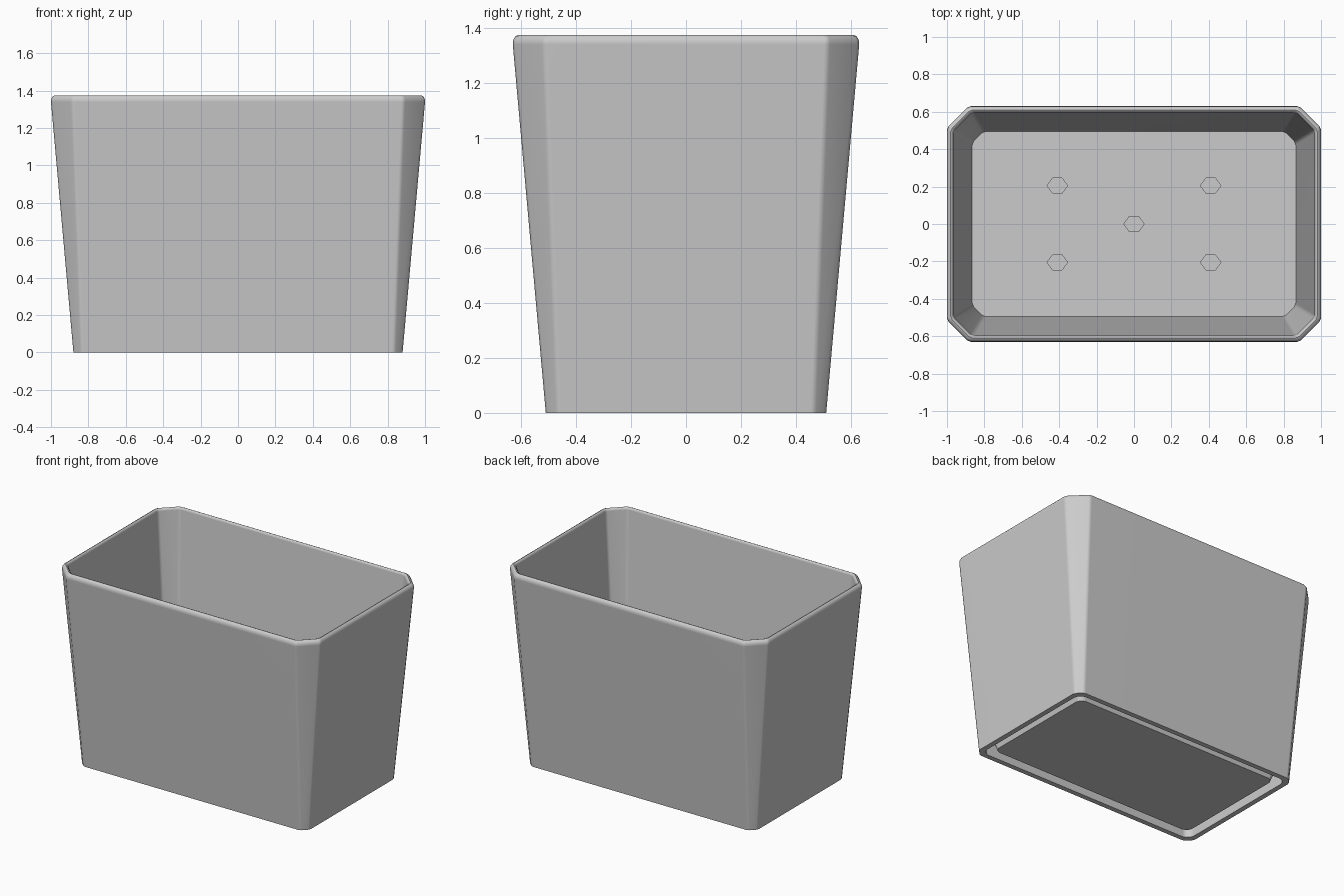
import bpy, bmesh, math

if "Cube" in bpy.data.objects:
    bpy.data.objects.remove(bpy.data.objects["Cube"])

grey = bpy.data.materials.new("pale_grey")
grey.use_nodes = True
grey.diffuse_color = (0.6, 0.6, 0.6, 1)
grey.node_tree.nodes["Principled BSDF"].inputs["Base Color"].default_value = (0.6, 0.6, 0.6, 1)


def ring(bm, hx, hy, c, z, t=0.012):
    """Chamfered rectangle whose eight corners are slightly eased."""
    corners = [(hx, hy - c), (hx - c, hy), (c - hx, hy), (-hx, hy - c),
               (-hx, c - hy), (c - hx, -hy), (hx - c, -hy), (hx, c - hy)]
    verts = []
    for i, p in enumerate(corners):
        for q in (corners[i - 1], corners[(i + 1) % 8]):
            k = t / math.dist(p, q)
            verts.append(bm.verts.new((p[0] + (q[0] - p[0]) * k,
                                       p[1] + (q[1] - p[1]) * k, z)))
    return verts


def finish(name, bm):
    bmesh.ops.recalc_face_normals(bm, faces=bm.faces)
    mesh = bpy.data.meshes.new(name)
    bm.to_mesh(mesh)
    bm.free()
    obj = bpy.data.objects.new(name, mesh)
    bpy.context.collection.objects.link(obj)
    mesh.materials.append(grey)
    return obj


# Planter shell: half width, chamfer and height, from the underside to the inner floor
DEPTH = 0.37  # half width minus half depth
profile = [
    (0.79, 0.03, 0.01), (0.825, 0.035, 0.12),   # raised base panel
    (0.855, 0.04, 0.12), (0.845, 0.035, 0.0),   # groove and foot
    (0.88, 0.045, 0.0), (1.0, 0.115, 1.34),     # outer wall
    (0.998, 0.113, 1.358), (0.99, 0.11, 1.37), (0.98, 0.105, 1.375),  # rounded rim
    (0.972, 0.1, 1.372), (0.966, 0.1, 1.36),
    (0.865, 0.06, 0.22),                        # inner wall
]
bm = bmesh.new()
rings = [ring(bm, w, w - DEPTH, c, z) for w, c, z in profile]
for a, b in zip(rings, rings[1:]):
    for i in range(len(a)):
        j = (i + 1) % len(a)
        bm.faces.new((a[i], a[j], b[j], b[i]))
bm.faces.new(rings[0])
bm.faces.new(rings[-1])
planter = finish("planter_box", bm)

# Hexagonal drain holes
bm = bmesh.new()
outline = [(0.055, 0), (0.025, 0.04), (-0.025, 0.04),
           (-0.055, 0), (-0.025, -0.04), (0.025, -0.04)]
for cx, cy in [(0, 0)] + [(sx * 0.41, sy * 0.205) for sx in (-1, 1) for sy in (-1, 1)]:
    face = bm.faces.new([bm.verts.new((cx + x, cy + y, 0.14)) for x, y in outline])
    top = bmesh.ops.extrude_face_region(bm, geom=[face])["geom"]
    bmesh.ops.translate(bm, vec=(0, 0, 0.15),
                        verts=[v for v in top if isinstance(v, bmesh.types.BMVert)])
cutter = finish("drain_hole_cutters", bm)
cutter.hide_render = True
cutter.hide_viewport = True

holes = planter.modifiers.new("drain_holes", "BOOLEAN")
holes.operation = "DIFFERENCE"
holes.solver = "EXACT"
holes.object = cutter

# Smooth eased corners and rim, flat walls
bpy.ops.object.select_all(action="DESELECT")
planter.select_set(True)
bpy.context.view_layer.objects.active = planter
bpy.ops.object.shade_smooth_by_angle(angle=math.radians(40))
normals = planter.modifiers.new("flat_walls", "WEIGHTED_NORMAL")
normals.keep_sharp = True
